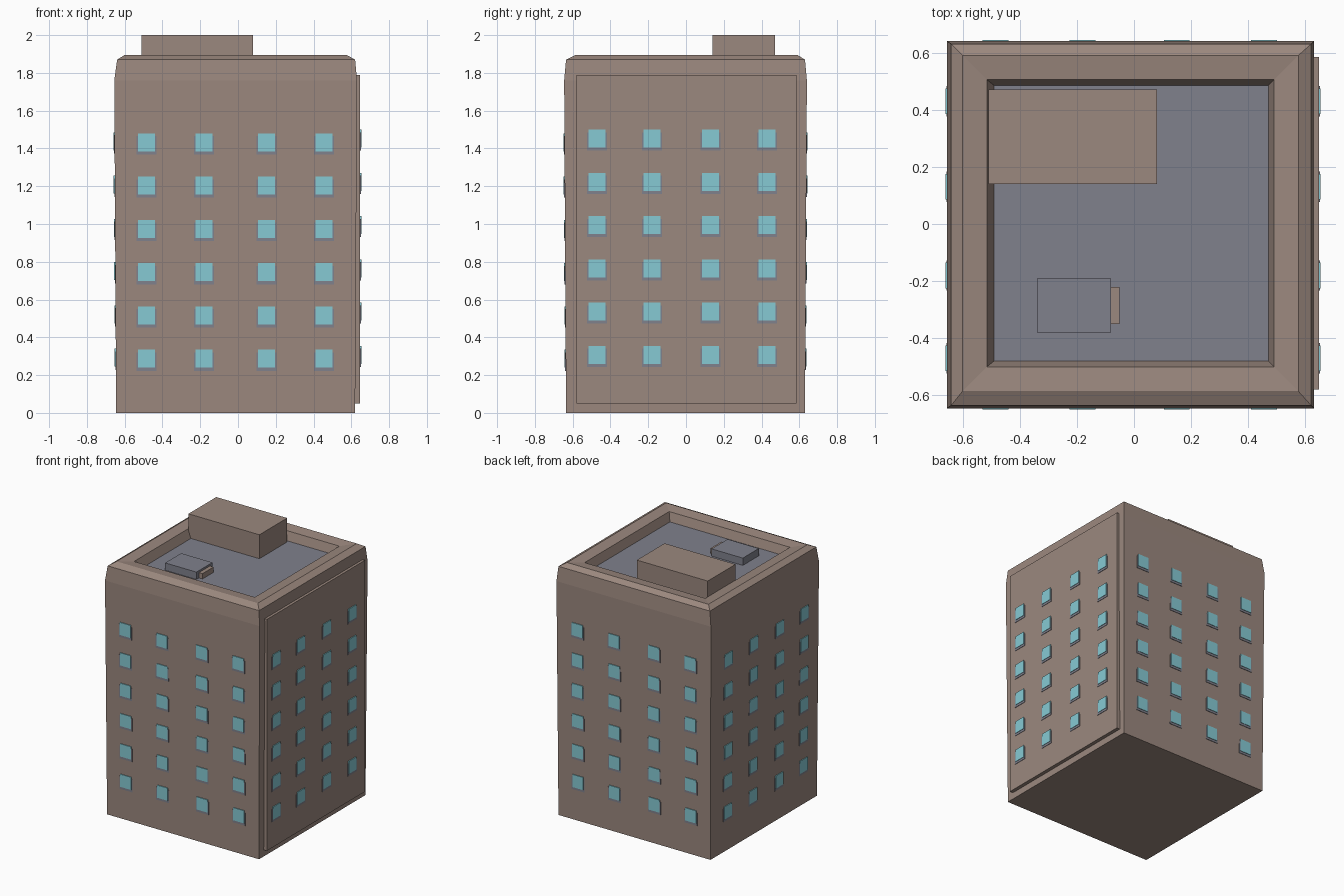
import bpy, bmesh
from mathutils import Vector

if "Cube" in bpy.data.objects:
    bpy.data.objects.remove(bpy.data.objects["Cube"])


def material(name, rgb):
    m = bpy.data.materials.new(name)
    m.diffuse_color = (*rgb, 1)
    m.use_nodes = True
    m.node_tree.nodes["Principled BSDF"].inputs["Base Color"].default_value = m.diffuse_color
    return m


BROWN = material("brown wall", (0.328, 0.246, 0.209))
GREY = material("slate grey", (0.215, 0.218, 0.262))
BLUE = material("window blue", (0.238, 0.591, 0.658))


def finish(name, bm, mats):
    bmesh.ops.recalc_face_normals(bm, faces=bm.faces)
    me = bpy.data.meshes.new(name)
    bm.to_mesh(me)
    bm.free()
    for m in mats:
        me.materials.append(m)
    ob = bpy.data.objects.new(name, me)
    bpy.context.collection.objects.link(ob)
    return ob


def add_box(bm, lo, hi):
    lo, hi = Vector(lo), Vector(hi)
    vs = bmesh.ops.create_cube(bm, size=1)["verts"]
    for v in vs:
        v.co = Vector(a * b for a, b in zip(v.co, hi - lo)) + (lo + hi) / 2


def box(name, lo, hi, mat):
    bm = bmesh.new()
    add_box(bm, lo, hi)
    return finish(name, bm, [mat])


# Tower: stacked rectangular rings (x0, x1, y0, y1, z), up the wall,
# over the parapet and down to the roof deck
rings = [
    (-0.645, 0.620, -0.635, 0.630, 0.00),
    (-0.655, 0.630, -0.645, 0.640, 1.76),
    (-0.640, 0.620, -0.635, 0.630, 1.87),
    (-0.600, 0.575, -0.585, 0.590, 1.895),
    (-0.515, 0.490, -0.500, 0.505, 1.885),
    (-0.490, 0.470, -0.480, 0.485, 1.82),
]
bm = bmesh.new()
loops = [[bm.verts.new(p) for p in
          ((x0, y0, z), (x1, y0, z), (x1, y1, z), (x0, y1, z))]
         for x0, x1, y0, y1, z in rings]
bm.faces.new(loops[0][::-1])
for a, b in zip(loops, loops[1:]):
    for i in range(4):
        j = (i + 1) % 4
        bm.faces.new((a[i], a[j], b[j], b[i]))
bm.faces.new(loops[-1]).material_index = 1
finish("tower_body", bm, [BROWN, GREY])

# Cladding panel on the right side
box("side_panel", (0.60, -0.58, 0.05), (0.647, 0.585, 1.79), BROWN)

# Rooftop parts
box("stair_house", (-0.51, 0.14, 1.80), (0.08, 0.47, 2.00), BROWN)
box("roof_unit", (-0.34, -0.38, 1.81), (-0.08, -0.19, 1.875), GREY)
box("roof_unit_vent", (-0.08, -0.35, 1.81), (-0.05, -0.22, 1.86), BROWN)


# Windows: a glass plate over a slightly lower, wider surround plate
def windows(name, axis, sign, wall, lean, columns, z0):
    glass, surround = bmesh.new(), bmesh.new()
    for u in columns:
        for row in range(6):
            z = z0 + 0.229 * row
            d = wall + lean * z
            for target, hw, lo, hi, out in ((glass, 0.045, -0.045, 0.05, 0.006),
                                            (surround, 0.053, -0.062, 0.035, 0.003)):
                near, far = sorted((sign * (d - 0.002), sign * (d + out)))
                if axis == "y":
                    add_box(target, (u - hw, near, z + lo), (u + hw, far, z + hi))
                else:
                    add_box(target, (near, u - hw, z + lo), (far, u + hw, z + hi))
    finish(name + "_glass", glass, [BLUE])
    finish(name + "_surrounds", surround, [GREY])


cols_x = (-0.485, -0.18, 0.15, 0.455)
cols_y = (-0.47, -0.18, 0.13, 0.43)
slope = 0.01 / 1.76
windows("front_windows", "y", -1, 0.635, slope, cols_x, 0.285)
windows("back_windows", "y", 1, 0.630, slope, cols_x, 0.29)
windows("left_windows", "x", -1, 0.645, slope, cols_y, 0.29)
windows("right_windows", "x", 1, 0.647, 0, cols_y, 0.305)
